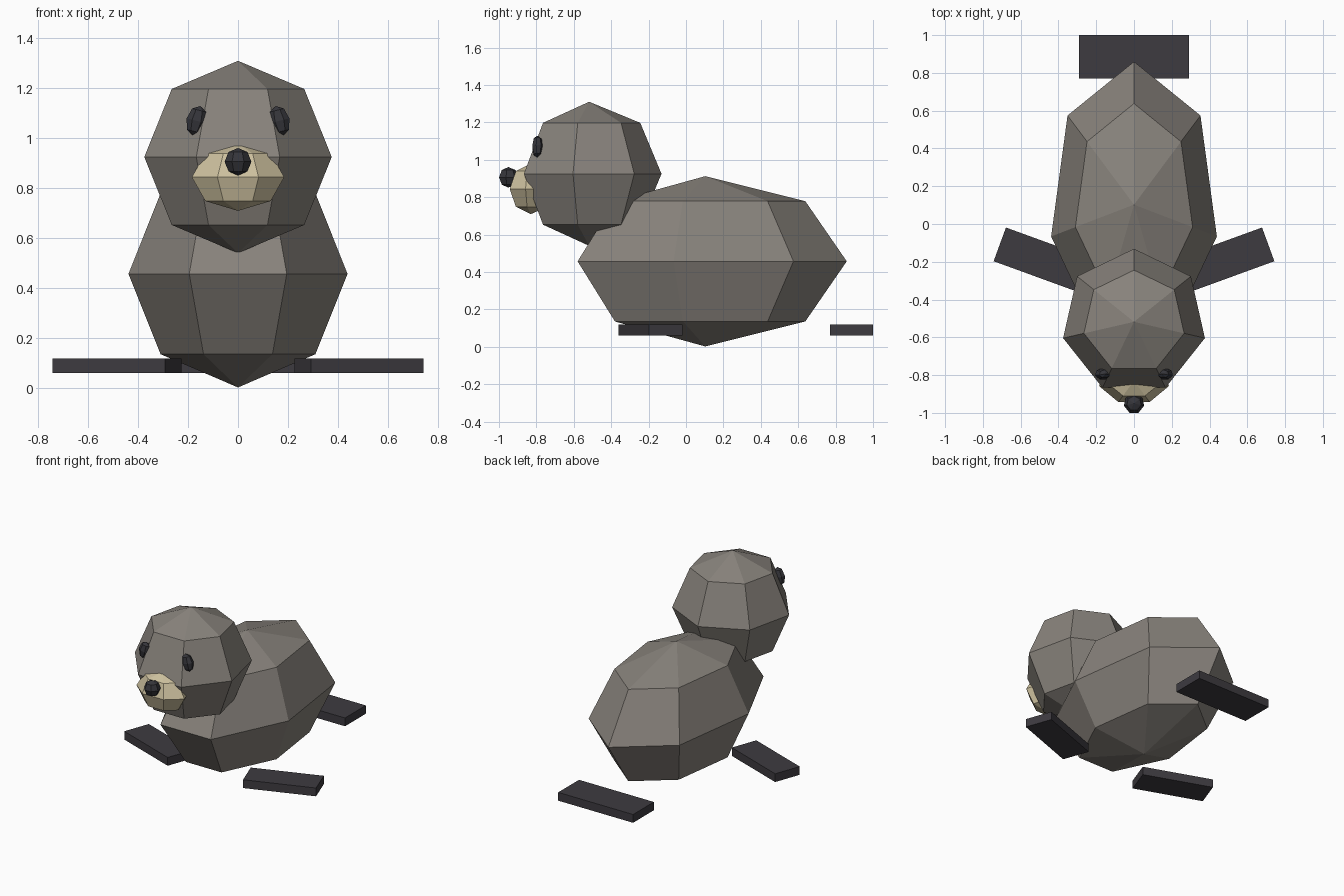
import bpy, bmesh
from math import sin, cos, pi, radians
from mathutils import Matrix

if "Cube" in bpy.data.objects:
    bpy.data.objects.remove(bpy.data.objects["Cube"])


def material(name, colour):
    m = bpy.data.materials.new(name)
    m.diffuse_color = (*colour, 1)
    m.use_nodes = True
    m.node_tree.nodes["Principled BSDF"].inputs["Base Color"].default_value = m.diffuse_color
    return m


fur = material("grey fur", (0.245, 0.225, 0.20))
cream = material("cream muzzle", (0.62, 0.54, 0.35))
dark = material("dark flipper", (0.047, 0.043, 0.051))
black = material("eye and nose black", (0.036, 0.036, 0.043))


def finish(bm, name, mat, loc, rot):
    bmesh.ops.recalc_face_normals(bm, faces=bm.faces[:])
    me = bpy.data.meshes.new(name)
    bm.to_mesh(me)
    bm.free()
    me.materials.append(mat)
    ob = bpy.data.objects.new(name, me)
    ob.location, ob.rotation_euler = loc, rot
    bpy.context.collection.objects.link(ob)
    return ob


def ball(name, mat, loc, radii, rot=(0, 0, 0), sides=7, bands=4):
    """Low-poly ellipsoid with one corner pointing to the back."""
    bm = bmesh.new()
    rx, ry, rz = radii
    top, bottom = bm.verts.new((0, 0, rz)), bm.verts.new((0, 0, -rz))
    rings = []
    for j in range(1, bands):
        t = pi * j / bands
        rings.append([bm.verts.new((rx * sin(t) * sin(2 * pi * i / sides),
                                    ry * sin(t) * cos(2 * pi * i / sides),
                                    rz * cos(t))) for i in range(sides)])
    for i in range(sides):
        k = (i + 1) % sides
        bm.faces.new((top, rings[0][i], rings[0][k]))
        bm.faces.new((bottom, rings[-1][k], rings[-1][i]))
        for a, b in zip(rings, rings[1:]):
            bm.faces.new((a[i], b[i], b[k], a[k]))
    return finish(bm, name, mat, loc, rot)


def box(name, mat, loc, size, rot=(0, 0, 0)):
    bm = bmesh.new()
    bmesh.ops.create_cube(bm, size=1, matrix=Matrix.Diagonal((*size, 1)))
    return finish(bm, name, mat, loc, rot)


# Body and head
ball("body", fur, (0, 0.1025, 0.457), (0.45, 0.757, 0.455))
ball("head", fur, (0, -0.518, 0.925), (0.385, 0.387, 0.385))

# Face
ball("muzzle", cream, (0, -0.83, 0.844), (0.19, 0.125, 0.135))
ball("nose", black, (0, -0.95, 0.906), (0.055, 0.055, 0.055))

# Paired eyes and front flippers
for side, s in (("left", -1), ("right", 1)):
    ball(side + "_eye", black, (s * 0.166, -0.794, 1.07),
         (0.042, 0.031, 0.061), (0, radians(-s * 14), 0))
    box(side + "_flipper", dark, (s * 0.485, -0.19, 0.089),
        (0.48, 0.19, 0.058), (0, 0, radians(s * 20)))

# Tail flipper
box("tail_flipper", dark, (0, 0.885, 0.089), (0.58, 0.23, 0.058))
